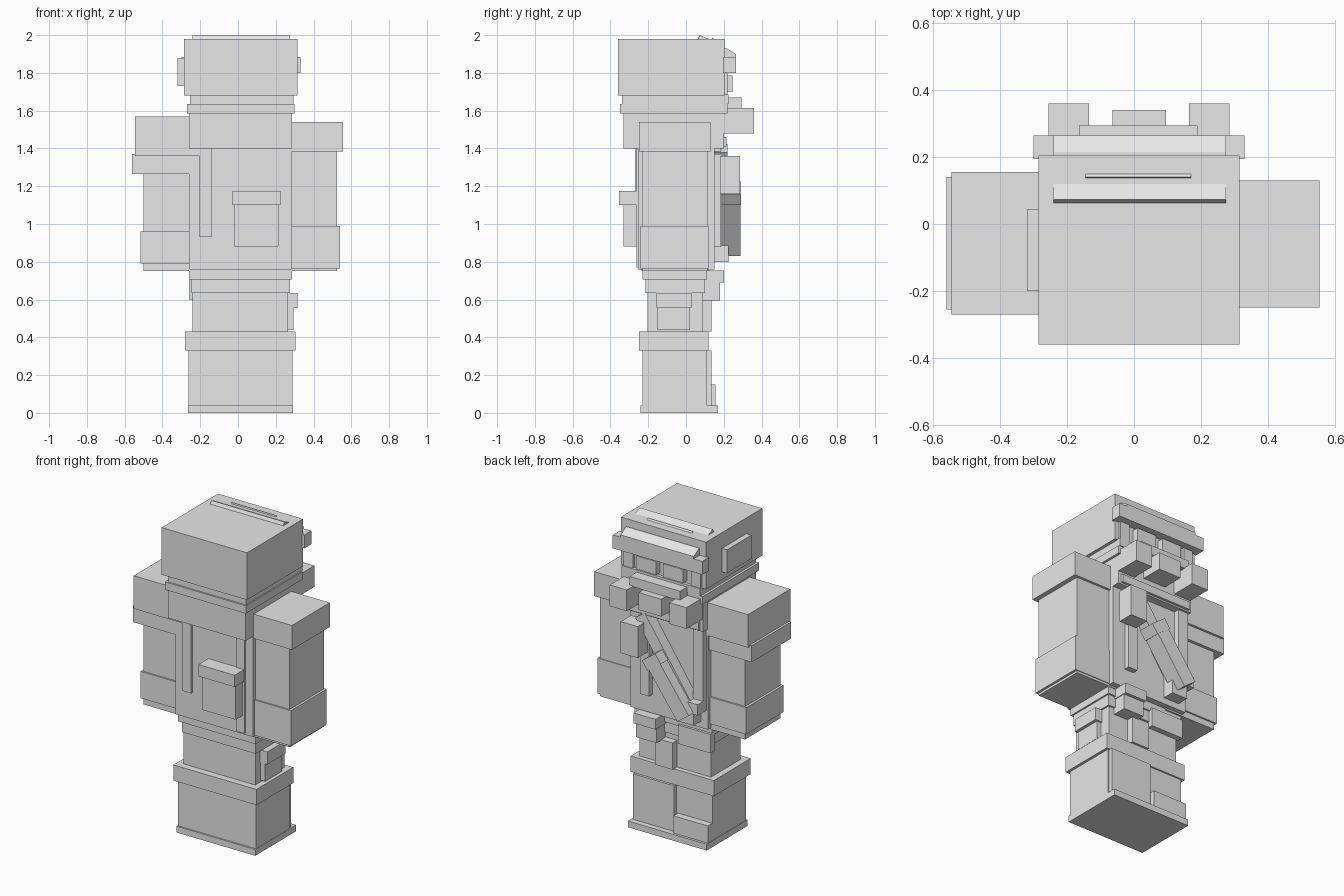
import bpy, bmesh, math
from mathutils import Matrix, Vector

if "Cube" in bpy.data.objects:
    bpy.data.objects.remove(bpy.data.objects["Cube"])

grey = bpy.data.materials.new("light_grey")
grey.diffuse_color = (0.8, 0.8, 0.8, 1)
grey.use_nodes = True
grey.node_tree.nodes["Principled BSDF"].inputs["Base Color"].default_value = grey.diffuse_color


def finish(name, bm):
    bmesh.ops.recalc_face_normals(bm, faces=bm.faces)
    me = bpy.data.meshes.new(name)
    bm.to_mesh(me)
    bm.free()
    me.materials.append(grey)
    ob = bpy.data.objects.new(name, me)
    bpy.context.collection.objects.link(ob)
    return ob


def box(name, x, y, z):
    """Block spanning the given (low, high) ranges."""
    bm = bmesh.new()
    size = Matrix.Diagonal((x[1] - x[0], y[1] - y[0], z[1] - z[0], 1))
    mid = Matrix.Translation((sum(x) / 2, sum(y) / 2, sum(z) / 2))
    bmesh.ops.create_cube(bm, size=1, matrix=mid @ size)
    return finish(name, bm)


def ridge(name, x, profile):
    """Side profile of (y, z) points extruded along x."""
    bm = bmesh.new()
    face = bm.faces.new([bm.verts.new((x[0], y, z)) for y, z in profile])
    new = bmesh.ops.extrude_face_region(bm, geom=[face])["geom"]
    verts = [v for v in new if isinstance(v, bmesh.types.BMVert)]
    bmesh.ops.translate(bm, verts=verts, vec=(x[1] - x[0], 0, 0))
    return finish(name, bm)


def slanted(name, a, b, width, y):
    """Bar in the xz plane running from point a to point b."""
    bm = bmesh.new()
    d = Vector((b[0] - a[0], 0, b[1] - a[1]))
    rot = Matrix.Rotation(math.atan2(d.x, d.z), 4, 'Y')
    mid = Matrix.Translation(((a[0] + b[0]) / 2, sum(y) / 2, (a[1] + b[1]) / 2))
    size = Matrix.Diagonal((width, y[1] - y[0], d.length, 1))
    bmesh.ops.create_cube(bm, size=1, matrix=mid @ rot @ size)
    return finish(name, bm)


# Head, ear piece and crown ridges
box("head", (-.285, .315), (-.36, .205), (1.68, 1.98))
box("ear_piece", (-.32, -.285), (-.20, .045), (1.73, 1.88))
ridge("crown_ridge", (-.24, .275), [(.06, 1.975), (.073, 2.0), (.12, 1.98), (.12, 1.975)])
ridge("crown_ridge_small", (-.145, .17), [(.135, 1.975), (.14, 1.988), (.15, 1.98), (.15, 1.975)])

# Brow band and face
box("brow_band", (-.30, .33), (.195, .265), (1.80, 1.885))
ridge("brow_slope", (-.24, .275), [(.2, 1.885), (.2, 1.93), (.215, 1.93), (.265, 1.90), (.265, 1.885)])
for x in ((-.255, -.19), (.22, .285)):
    box("cheek_bar", x, (.2, .22), (1.68, 1.80))
for x in ((-.15, -.01), (.04, .18)):
    box("eye_panel", x, (.2, .245), (1.70, 1.785))

# Neck rings and upper chest
box("neck", (-.255, .295), (-.34, .225), (1.635, 1.685))
box("neck_ring", (-.27, .30), (-.35, .22), (1.585, 1.635))
box("upper_chest", (-.26, .285), (-.33, .20), (1.40, 1.59))
box("collar_plate", (-.165, .19), (.18, .295), (1.61, 1.67))
box("collar_buckle", (-.065, .095), (.2, .34), (1.50, 1.61))
for x in ((-.255, -.135), (.165, .285)):
    box("collar_pouch", x, (.2, .36), (1.48, 1.615))
box("chest_plate", (-.24, .265), (.15, .215), (1.41, 1.46))

# Torso and straps
box("torso", (-.26, .285), (-.255, .15), (.76, 1.41))
box("front_strap", (-.205, -.14), (-.27, -.24), (.93, 1.41))
box("front_strap_thin", (.17, .23), (-.262, -.24), (.77, 1.41))
for x in ((-.25, -.18), (.13, .195)):
    box("vertical_strap", x, (.14, .185), (.88, 1.48))

# Pouch on the front
box("front_pouch", (-.022, .215), (-.33, -.25), (.88, 1.10))
box("front_pouch_lid", (-.03, .225), (-.355, -.25), (1.10, 1.175))

# Shoulder box, diagonal strap and sheath
box("radio_box", (.14, .26), (.18, .285), (1.16, 1.36))
slanted("diagonal_strap", (.17, 1.40), (-.17, .90), .08, (.15, .22))
slanted("sheath", (.03, 1.15), (-.18, .86), .10, (.18, .288))
slanted("sheath_band", (.06, 1.19), (.02, 1.135), .115, (.18, .292))
box("strap_clip", (-.25, -.18), (.14, .24), (.88, .95))
box("strap_pouch", (-.21, -.10), (.14, .225), (.80, .94))

# Right arm
box("right_shoulder", (.23, .555), (-.25, .13), (1.385, 1.54))
box("right_arm", (.23, .525), (-.23, .115), (.75, 1.39))
box("right_cuff", (.18, .54), (-.24, .12), (.765, .99))

# Left arm
box("left_shoulder", (-.545, -.18), (-.27, .155), (1.36, 1.57))
box("left_arm_band", (-.56, -.20), (-.255, .14), (1.265, 1.37))
box("left_arm", (-.50, -.14), (-.235, .12), (.75, 1.27))
box("left_cuff", (-.515, -.14), (-.245, .13), (.79, .96))

# Waist and belt
box("waist", (-.26, .285), (-.23, .11), (.705, .77))
box("belt", (-.245, .275), (-.215, .10), (.635, .705))
box("hips", (-.24, .265), (-.205, .09), (.42, .68))
box("belt_pouch", (.08, .225), (.08, .18), (.595, .70))
box("belt_pouch_lid", (.075, .23), (.08, .20), (.69, .755))
box("hip_plate", (-.26, -.03), (.08, .125), (.60, .72))
box("thigh_pouch", (0, .125), (.08, .135), (.43, .60))
box("side_pouch", (.26, .295), (-.15, .02), (.44, .63))
box("side_pouch_lid", (.26, .315), (-.155, .03), (.555, .635))

# Lower legs and feet
box("knee_band", (-.28, .305), (-.25, .12), (.33, .43))
box("legs", (-.262, .288), (-.23, .11), (.03, .34))
box("shin_plate", (-.01, .28), (.1, .135), (.04, .33))
box("toe_cap", (-.262, -.02), (.1, .155), (.04, .15))
box("sole", (-.265, .29), (-.24, .17), (0, .04))
